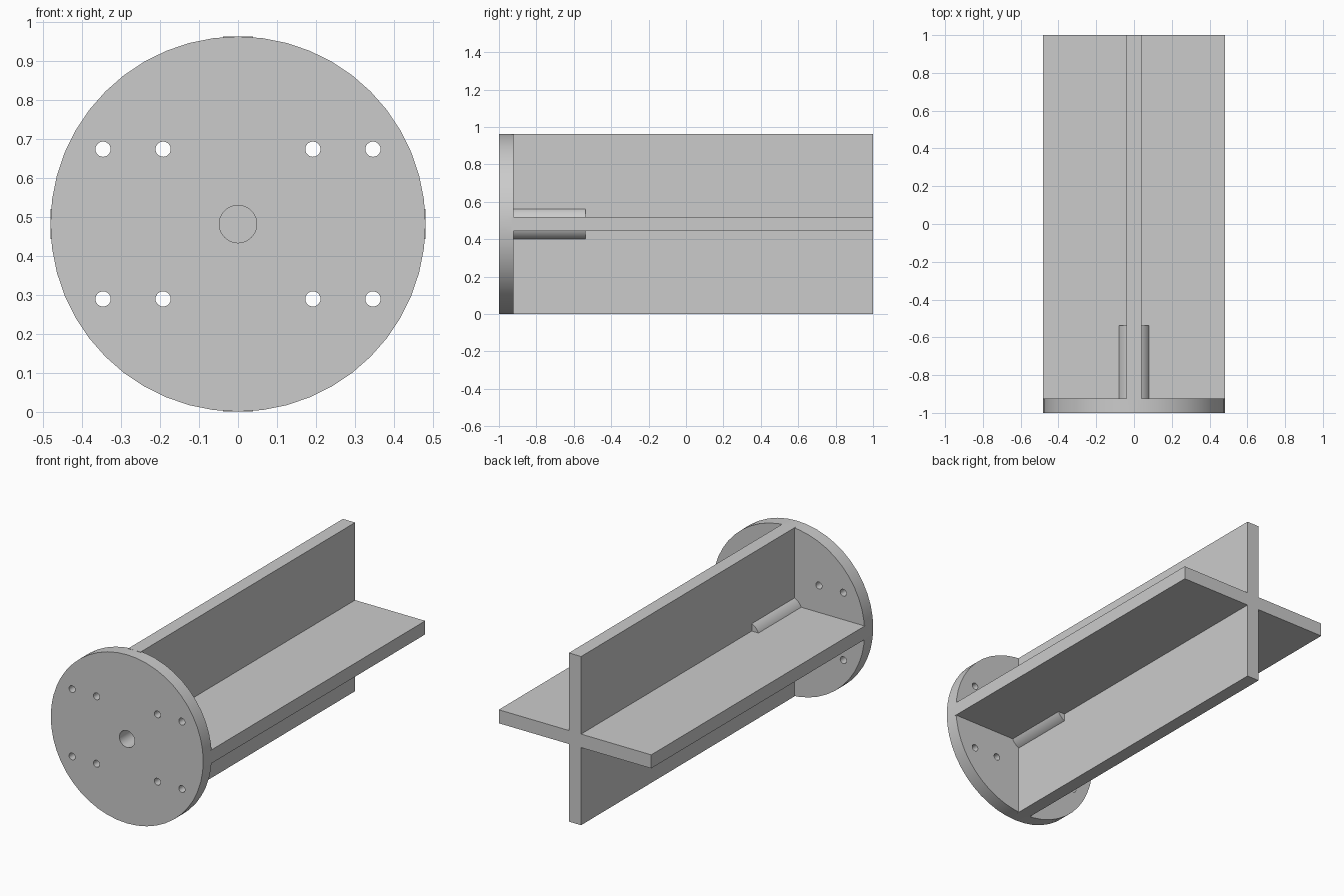
import bpy
from math import radians, pi

if "Cube" in bpy.data.objects:
    bpy.data.objects.remove(bpy.data.objects["Cube"], do_unlink=True)

R = 0.4808           # flange radius, also height of the axis
WALL = 0.077         # flange and web thickness
FRONT, BACK = -1.0, 1.0
FLANGE_BACK = FRONT + WALL
BOSS_BACK = FLANGE_BACK + 0.385

grey = bpy.data.materials.new("plain grey")
grey.use_nodes = True
colour = (0.6, 0.6, 0.6, 1)
grey.diffuse_color = colour
grey.node_tree.nodes["Principled BSDF"].inputs["Base Color"].default_value = colour


def rod(name, radius, y0, y1, x=0, z=0, sides=48):
    """Cylinder along y, placed relative to the axis."""
    bpy.ops.mesh.primitive_cylinder_add(
        vertices=sides, radius=radius, depth=y1 - y0,
        location=(x, (y0 + y1) / 2, R + z), rotation=(pi / 2, 0, 0))
    return finish(name)


def box(name, width, height, y0, y1):
    bpy.ops.mesh.primitive_cube_add(size=1, location=(0, (y0 + y1) / 2, R))
    bpy.context.object.scale = (width, y1 - y0, height)
    return finish(name)


def finish(name):
    ob = bpy.context.object
    ob.name = name
    bpy.ops.object.transform_apply(location=False, rotation=True, scale=True)
    ob.data.materials.append(grey)
    return ob


def combine(target, tool, operation):
    mod = target.modifiers.new(operation.lower(), 'BOOLEAN')
    mod.operation, mod.solver, mod.object = operation, 'EXACT', tool
    bpy.ops.object.select_all(action='DESELECT')
    target.select_set(True)
    bpy.context.view_layer.objects.active = target
    bpy.ops.object.modifier_apply(modifier=mod.name)
    bpy.data.objects.remove(tool, do_unlink=True)


# Round flange, with the crossed webs and the shaft boss fused to it
hub = rod("flanged_cross_beam", R, FRONT, FLANGE_BACK)
inside = FLANGE_BACK - 0.01
combine(hub, box("upright_web", WALL, 2 * R, inside, BACK), 'UNION')
combine(hub, box("level_web", 2 * R, WALL, inside, BACK), 'UNION')
combine(hub, rod("shaft_boss", 0.0895, inside, BOSS_BACK), 'UNION')

# Blind shaft bore
combine(hub, rod("shaft_bore", 0.048, FRONT - 0.1, BOSS_BACK), 'DIFFERENCE')

# Eight screw holes through the flange
for x in (-0.346, -0.192, 0.192, 0.346):
    for z in (-0.192, 0.192):
        drill = rod("drill", 0.0195, FRONT - 0.1, FLANGE_BACK + 0.1, x, z, 24)
        combine(hub, drill, 'DIFFERENCE')

bpy.ops.object.shade_smooth_by_angle(angle=radians(30))
